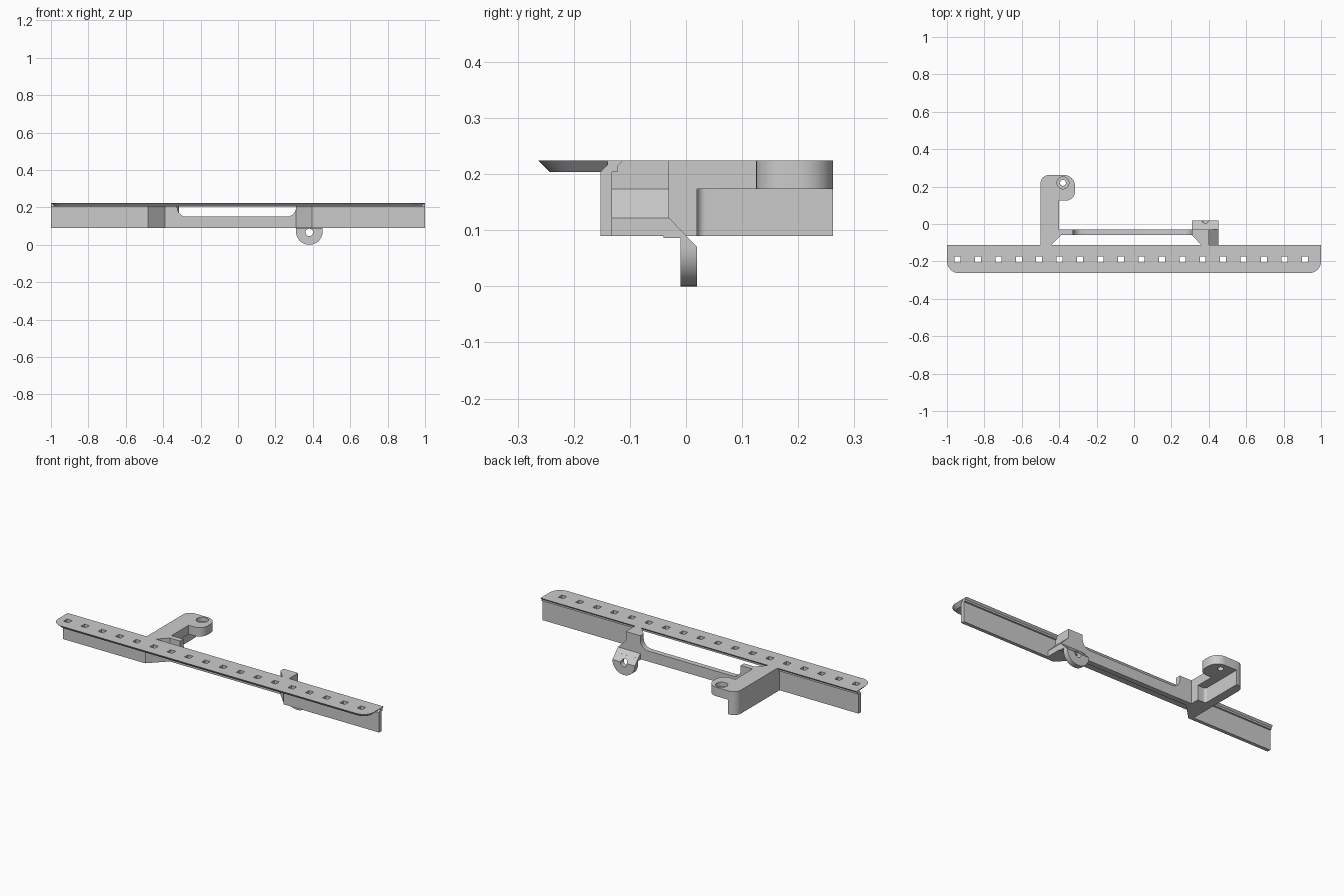
import bpy, bmesh, math
from mathutils import Vector

cube = bpy.data.objects.get("Cube")
if cube:
    bpy.data.objects.remove(cube, do_unlink=True)

grey = bpy.data.materials.new("plain grey")
grey.use_nodes = True
grey.diffuse_color = (0.6, 0.6, 0.6, 1)
grey.node_tree.nodes["Principled BSDF"].inputs["Base Color"].default_value = grey.diffuse_color

TOP, BOTTOM, TAB = 0.224, 0.09, 0.173
FRONT, BACK = -0.152, -0.03          # front of the wall, back of the bar
PLACE = {"x": lambda u, v, w: (w, u, v),
         "y": lambda u, v, w: (u, w, v),
         "z": lambda u, v, w: (u, v, w)}


def outline(points, steps=10):
    """Turn corners given as (u, v, radius) into arcs."""
    result = []
    for i, p in enumerate(points):
        here = Vector(p[:2])
        if len(p) == 2:
            result.append(here)
            continue
        r = p[2]
        a = (Vector(points[i - 1][:2]) - here).normalized()
        b = (Vector(points[(i + 1) % len(points)][:2]) - here).normalized()
        half = a.angle(b) / 2
        centre = here + (a + b).normalized() * r / math.sin(half)
        start = here + a * r / math.tan(half) - centre
        end = here + b * r / math.tan(half) - centre
        for k in range(steps + 1):
            t = k / steps * (math.pi - 2 * half)
            spoke = start * math.sin(math.pi - 2 * half - t) + end * math.sin(t)
            result.append(centre + spoke.normalized() * r)
    return result


def loft(name, first, second, axis, low, high):
    """Solid between two matching outlines."""
    bm = bmesh.new()
    rings = [[bm.verts.new(PLACE[axis](p[0], p[1], w)) for p in ring]
             for ring, w in ((first, low), (second, high))]
    n = len(first)
    bm.faces.new(rings[0])
    bm.faces.new(rings[1])
    for i in range(n):
        j = (i + 1) % n
        bm.faces.new((rings[0][i], rings[0][j], rings[1][j], rings[1][i]))
    bmesh.ops.recalc_face_normals(bm, faces=bm.faces)
    mesh = bpy.data.meshes.new(name)
    bm.to_mesh(mesh)
    bm.free()
    mesh.materials.append(grey)
    obj = bpy.data.objects.new(name, mesh)
    bpy.context.collection.objects.link(obj)
    return obj


def prism(name, points, axis, low, high):
    ring = outline(points)
    return loft(name, ring, ring, axis, low, high)


def box(name, x0, x1, y0, y1, z0, z1):
    return prism(name, [(x0, y0), (x1, y0), (x1, y1), (x0, y1)], "z", z0, z1)


def circle(u, v, r, n=32):
    return [(u + r * math.cos(math.tau * i / n), v + r * math.sin(math.tau * i / n))
            for i in range(n)]


def cut(target, cutter):
    mod = target.modifiers.new("cut", "BOOLEAN")
    mod.operation, mod.solver, mod.object = "DIFFERENCE", "EXACT", cutter
    bpy.context.view_layer.objects.active = target
    bpy.ops.object.modifier_apply(modifier=mod.name)
    bpy.data.objects.remove(cutter, do_unlink=True)


# Top plate: bevelled front with rounded corners, pierced by square holes
def plate_outline(inset, r):
    e, f = 1 - inset, -0.263 + inset
    return outline([(-e, -0.14), (-e, f, r), (e, f, r), (e, -0.14)])


plate = loft("top_plate", plate_outline(0.02, 0.05), plate_outline(0, 0.065), "z", 0.204, TOP)
for i in range(18):
    x = -0.944 + i * 0.1093
    cut(plate, box("hole_cutter", x - 0.016, x + 0.016, -0.206, -0.174, 0.15, 0.3))
prism("plate_back_lip", [(-0.14, 0.204), (-0.122, 0.204), (-0.122, 0.214),
                         (-0.112, TOP), (-0.14, TOP)], "x", -1, 1)

# Front wall in two lengths, either side of the gap
for name, x0, x1 in (("right_wall", -1, -0.48), ("left_wall", 0.395, 1)):
    prism(name, [(FRONT, BOTTOM), (-0.132, BOTTOM), (-0.132, TOP - 0.001),
                 (FRONT + 0.018, TOP - 0.001), (FRONT, 0.204)], "x", x0, x1)

# Set-back bar with a rounded notch
prism("back_bar", [(-0.41, BOTTOM), (0.33, BOTTOM), (0.33, TOP), (0.31, TOP),
                   (0.31, 0.15, 0.05), (-0.325, 0.15, 0.05), (-0.325, TOP), (-0.41, TOP)],
      "y", -0.06, BACK)

# Hooked arm: full-width top layer with a tab, relieved lower layer
root = [(-0.4, BACK), (-0.39, BACK), (-0.39, -0.06), (-0.482, FRONT), (-0.5, FRONT)]
upper = prism("arm_top", root + [(-0.5, 0.262, 0.045), (-0.315, 0.262, 0.06),
                                 (-0.315, 0.125, 0.05), (-0.4, 0.125)], "z", TAB, TOP)
prism("arm_lower", root + [(-0.5, 0.262, 0.045), (-0.45, 0.262),
                           (-0.45, 0.02, 0.015), (-0.4, 0.02)], "z", BOTTOM, TAB)
for r, low in ((0.016, 0.1), (0.032, 0.2)):
    ring = circle(-0.38, 0.22, r)
    cut(upper, loft("screw_cutter", ring, ring, "z", low, 0.3))

# Left bracket block with a sloping foot
prism("bracket_block", [(0.31, BACK), (0.31, -0.06), (0.398, FRONT), (0.402, FRONT),
                        (0.402, BACK)], "z", BOTTOM, TOP)
prism("bracket_foot", [(0.39, BOTTOM), (0.452, BOTTOM), (0.452, 0.122),
                       (0.402, TAB), (0.39, TAB)], "y", -0.14, BACK)

# Hanging lug: round eye, sloped along its top
lug = prism("hanging_lug", [(0.31, 0.13), (0.31, 0, 0.0699), (0.452, 0, 0.0699), (0.452, 0.13)],
            "y", -0.01, 0.02)
eye = circle(0.381, 0.066, 0.02)
cut(lug, loft("eye_cutter", eye, eye, "y", -0.1, 0.1))
cut(lug, prism("slope_cutter", [(-0.05, 0.142), (0.05, 0.039), (0.05, 0.2), (-0.05, 0.2)],
               "x", 0.2, 0.6))
prism("lug_gusset", [(BACK - 0.01, 0.086), (-0.01, 0.086), (-0.01, 0.101), (BACK, 0.122),
                     (BACK - 0.01, 0.122)], "x", 0.31, 0.452)

# Smooth the curved faces, keep the edges sharp
for obj in bpy.context.collection.objects:
    if obj.type == "MESH":
        obj.select_set(True)
        bpy.context.view_layer.objects.active = obj
bpy.ops.object.shade_smooth_by_angle(angle=math.radians(30))
